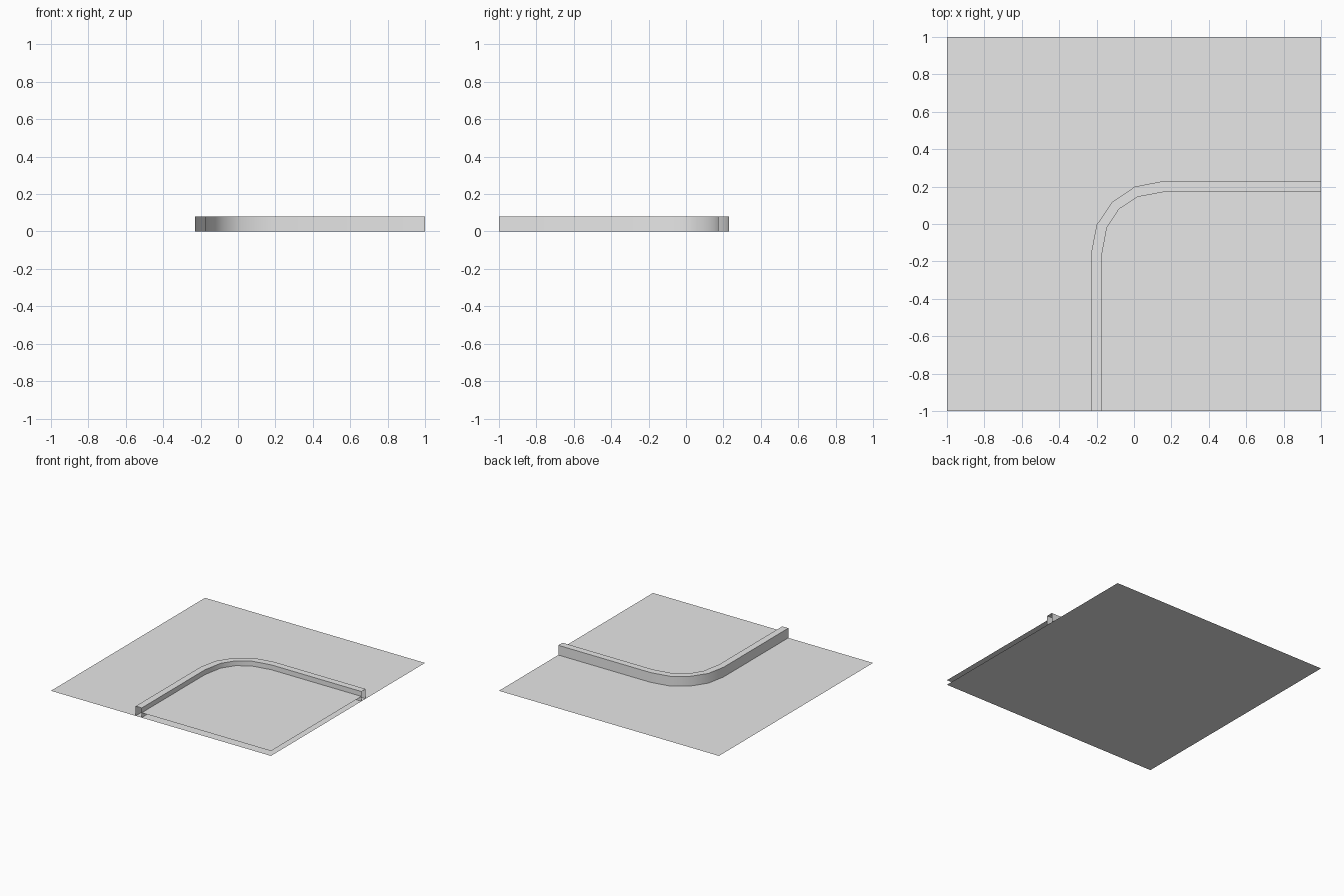
import bpy
import bmesh

cube = bpy.data.objects.get("Cube")
if cube:
    bpy.data.objects.remove(cube, do_unlink=True)

CURB_TOP = 0.08
INNER_LEVEL = 0.04

grey = bpy.data.materials.new("light grey")
grey.use_nodes = True
grey.diffuse_color = (0.8, 0.8, 0.8, 1)
grey.node_tree.nodes["Principled BSDF"].inputs["Base Color"].default_value = (0.8, 0.8, 0.8, 1)


def finish(name, bm, smooth=False):
    mesh = bpy.data.meshes.new(name)
    bm.to_mesh(mesh)
    bm.free()
    mesh.materials.append(grey)
    obj = bpy.data.objects.new(name, mesh)
    bpy.context.collection.objects.link(obj)
    if smooth:
        bpy.ops.object.select_all(action="DESELECT")
        obj.select_set(True)
        bpy.context.view_layer.objects.active = obj
        bpy.ops.object.shade_smooth_by_angle(angle=0.6)


def flat_sheet(name, outline, z):
    bm = bmesh.new()
    face = bm.faces.new([bm.verts.new((x, y, z)) for x, y in outline])
    face.normal_update()
    if face.normal.z < 0:
        face.normal_flip()
    finish(name, bm)


def mirrored(half):
    """Complete a bend that is symmetric about the diagonal y = -x."""
    return half + [(-y, -x) for x, y in reversed(half[:-1])]


# Bend outlines, from the front edge round to the left edge
outer = mirrored([(-0.23, -1), (-0.23, -0.16), (-0.2, -0.005), (-0.117, 0.117)])
inner = mirrored([(-0.175, -1), (-0.175, -0.18), (-0.145, -0.02), (-0.08, 0.08)])

# Lower ground and the raised area inside the bend
flat_sheet("lower_ground", [(-1, -1), (1, -1), (1, 1), (-1, 1)], 0)
flat_sheet("raised_ground", inner + [(1, -1)], INNER_LEVEL)

# Curb: open-ended channel with outer side, top and inner side
bm = bmesh.new()
rows = []
for (ox, oy), (ix, iy) in zip(outer, inner):
    section = [(ox, oy, 0), (ox, oy, CURB_TOP), (ix, iy, CURB_TOP), (ix, iy, 0)]
    rows.append([bm.verts.new(p) for p in section])
for a, b in zip(rows, rows[1:]):
    for k in range(3):
        bm.faces.new((a[k], a[k + 1], b[k + 1], b[k]))
bm.normal_update()
if bm.faces[:][1].normal.z < 0 if bm.faces.ensure_lookup_table() is None else False:
    bmesh.ops.reverse_faces(bm, faces=bm.faces[:])
finish("curb", bm, smooth=True)
